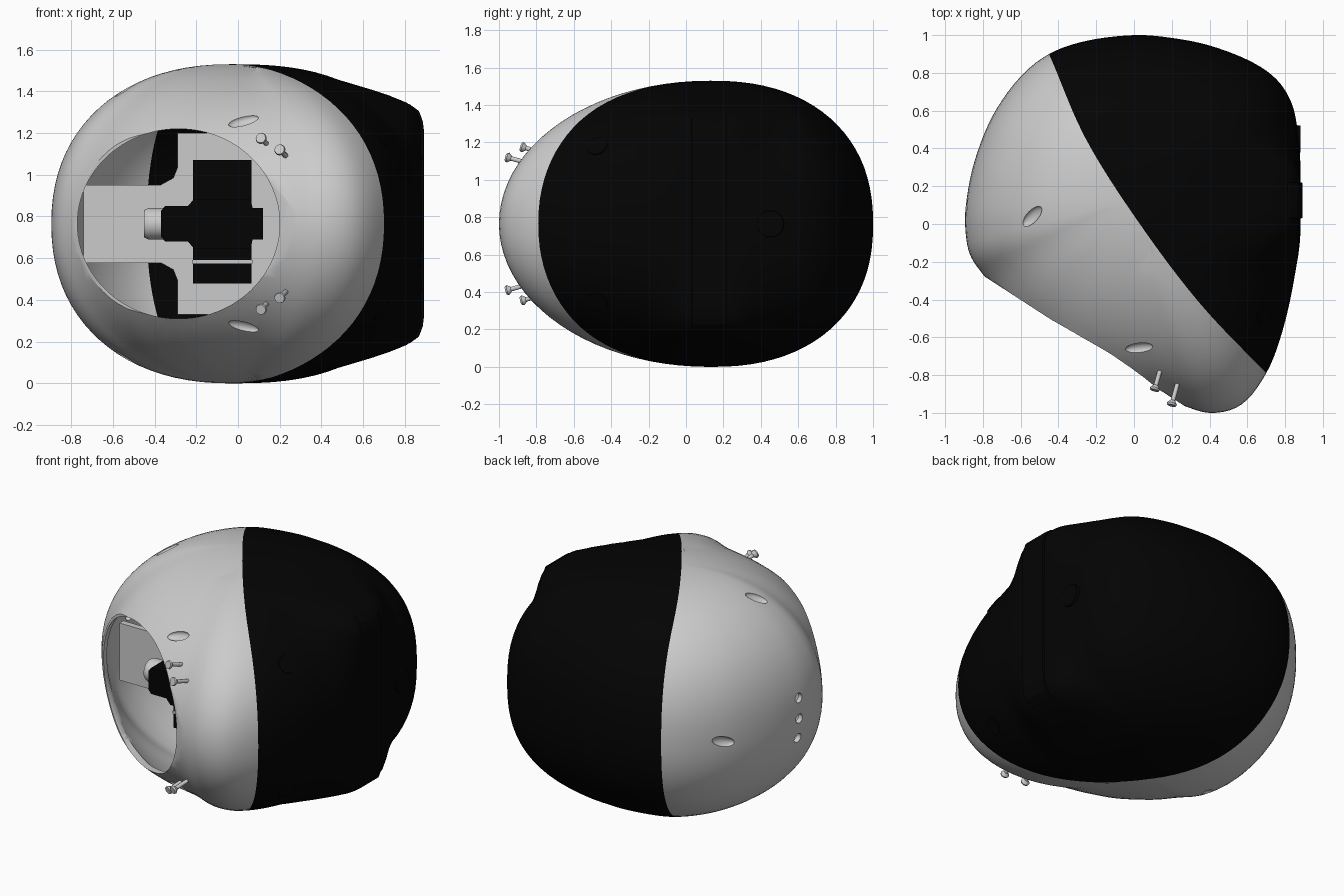
import bpy, bmesh
from math import sin, cos, pi, atan2, radians
from mathutils import Vector, Matrix

if "Cube" in bpy.data.objects:
    bpy.data.objects.remove(bpy.data.objects["Cube"])

MID = 0.765                      # mid height, also half height
C = Vector((-0.03, 0.13))        # plan position of the crown
black = bpy.data.materials.new("black")
black.diffuse_color = (0.001, 0.001, 0.001, 1)
black.use_nodes = True
black.node_tree.nodes["Principled BSDF"].inputs["Base Color"].default_value = black.diffuse_color


def finish(name, bm, mat=None, angle=35):
    bmesh.ops.recalc_face_normals(bm, faces=bm.faces)
    me = bpy.data.meshes.new(name)
    bm.to_mesh(me)
    bm.free()
    ob = bpy.data.objects.new(name, me)
    bpy.context.collection.objects.link(ob)
    if mat:
        me.materials.append(mat)
    smooth(ob, angle)
    return ob


def select(ob):
    bpy.ops.object.select_all(action='DESELECT')
    ob.select_set(True)
    bpy.context.view_layer.objects.active = ob


def smooth(ob, angle=35):
    select(ob)
    bpy.ops.object.shade_smooth_by_angle(angle=radians(angle))


def modify(ob, kind, **settings):
    m = ob.modifiers.new(kind.lower(), kind)
    for k, v in settings.items():
        setattr(m, k, v)
    select(ob)
    bpy.ops.object.modifier_apply(modifier=m.name)


def cut(ob, cutter, op='DIFFERENCE'):
    modify(ob, 'BOOLEAN', object=cutter, operation=op, solver='EXACT')


def spline(pts, steps, closed):
    p = [Vector(q) for q in pts]
    n, out = len(p), []
    for i in range(n if closed else n - 1):
        a, b, c, d = [p[(i + k) % n] if closed else p[min(max(i + k, 0), n - 1)] for k in (-1, 0, 1, 2)]
        for s in range(steps):
            t = s / steps
            out.append(0.5 * (2 * b + (c - a) * t + (2 * a - 5 * b + 4 * c - d) * t ** 2
                              + (3 * b - a - 3 * c + d) * t ** 3))
    return out if closed else out + [p[-1]]


def prism(name, pts, lo, hi, axis='y', mat=None):
    bm = bmesh.new()
    put = (lambda p, h: (p[0], h, p[1])) if axis == 'y' else (lambda p, h: (p[0], p[1], h))
    f = bm.faces.new([bm.verts.new(put(p, lo)) for p in pts])
    ex = bmesh.ops.extrude_face_region(bm, geom=[f])
    off = Vector(put((0, 0), hi - lo))
    bmesh.ops.translate(bm, vec=off, verts=[v for v in ex['geom'] if isinstance(v, bmesh.types.BMVert)])
    return finish(name, bm, mat)


def mirrored(half):
    return [(x, MID + z) for x, z in half] + [(x, MID - z) for x, z in half[::-1]]


def box(name, x0, x1, y0, y1, z0, z1, mat=None):
    return prism(name, [(x0, z0), (x1, z0), (x1, z1), (x0, z1)], y0, y1, 'y', mat)


def frame(pos, normal, along=(0, 0, 1)):
    z = Vector(normal).normalized()
    x = Vector(along)
    x = (x - z * x.dot(z)).normalized()
    m = Matrix((x, z.cross(x), z)).transposed().to_4x4()
    m.translation = pos
    return m


def rod(bm, m, r1, r2, lo, hi, seg=24):
    bmesh.ops.create_cone(bm, cap_ends=True, segments=seg, radius1=r1, radius2=r2, depth=hi - lo,
                          matrix=m @ Matrix.Translation((0, 0, (lo + hi) / 2)))


# Upright swelling on the right side: (x, height from the middle)
swell = [(0, .76), (.3, .73), (.5, .685), (.7, .625), (.81, .58), (.86, .535), (.878, .47), (.882, 0)]


def swelled(x, y, z):
    h = abs(z)
    t = min(max((abs(y - .13) - .09) / .3, 0), 1)
    if x < 0 or h >= .76 or t >= 1:
        return x
    for (x0, h0), (x1, h1) in zip(swell, swell[1:]):
        if h1 <= h <= h0:
            target = x0 + (x1 - x0) * (h0 - h) / (h0 - h1)
            return x + max(0, target - x) * (1 - t * t * (3 - 2 * t))
    return x


# Pod skin: plan outline swept up to the crown with superellipse sections
outline = [(0, 1), (-.25, .97), (-.45, .9), (-.61, .77), (-.75, .57), (-.845, .33), (-.89, .1),
           (-.89, -.06), (-.86, -.18), (-.77, -.31), (-.62, -.56), (-.37, -.79), (-.1, -.9), (.2, -.945),
           (.4, -1), (.57, -.955), (.7, -.79), (.785, -.57), (.85, -.28), (.88, 0), (.88, .25),
           (.865, .5), (.83, .65), (.75, .77), (.61, .865), (.4, .945), (.2, .985)]
ring = spline(outline, 5, True)
LEV = 44


def pod(name, scale, swollen):
    bm = bmesh.new()
    rows = []
    for k in range(1, LEV):
        a = -pi / 2 + pi * k / LEV
        row = []
        for p in ring:
            d = p - C
            t = atan2(d.y, d.x)
            n = 2.23 + .15 * (cos(t) + cos(2 * t)) + .18 * sin(t)
            q = C + d * scale * cos(a) ** (2 / n)
            s = scale * MID * abs(sin(a)) ** (2 / n) * (1 if a > 0 else -1)
            row.append(bm.verts.new((swelled(q.x, q.y, s) if swollen else q.x, q.y, MID + s)))
        rows.append(row)
    ends = [bm.verts.new((C.x, C.y, MID + s * MID * scale)) for s in (-1, 1)]
    for i in range(len(ring)):
        j = (i + 1) % len(ring)
        for r, s in zip(rows, rows[1:]):
            bm.faces.new((r[i], r[j], s[j], s[i]))
        bm.faces.new((ends[0], rows[0][j], rows[0][i]))
        bm.faces.new((ends[1], rows[-1][i], rows[-1][j]))
    return finish(name, bm)


front = pod("front_shell", 1, True)
hollow = pod("hollow_cutter", .965, False)


def surface(p):
    _, loc, nor, _ = front.closest_point_on_mesh(Vector(p))
    return loc.copy(), nor.copy()


# Remember points on the skin before it is cut
leaf_spots = [surface(p) + (d,) for p, d in (
    ((.02, -.69, 1.30), (1, 0, .45)), ((.02, -.69, .23), (1, 0, -.45)),
    ((-.54, .04, 1.41), (1, .8, 0)), ((-.54, .04, .12), (1, .8, 0)),
    ((-.71, .63, .74), (.5, .8, .3)))]
hole_spots = [surface((-.9, .1, MID + d - .03)) for d in (-.135, 0, .135)]
disc_spots = [surface((.7, -.48, z)) for z in (1.19, .34)]

# Hollow the skin and split it along the curved seam
cut(front, hollow)
rear = front.copy()
rear.data = front.data.copy()
rear.name = "rear_shell"
bpy.context.collection.objects.link(rear)
rear.data.materials.clear()
rear.data.materials.append(black)
seam = spline([(-.64, 1.3), (-.45, .9), (-.26, .46), (.01, .03), (.34, -.41), (.7, -.79), (1.1, -1.2)], 6, False)
splitter = prism("seam_cutter", seam + [Vector((1.6, -1.2)), Vector((1.6, 1.3))], -.3, 1.9, 'z')
cut(rear, splitter, 'INTERSECT')
cut(front, splitter)

# Flat slanted slice, then an oval bore, for the opening in the front shell
sliced = prism("slice_cutter", [(-1.6, .246), (1.02, -1.451), (-1.6, -2)], -.3, 1.9, 'z')
cut(front, sliced)
bore = prism("bore_cutter", [(-.285 + .485 * cos(2 * pi * i / 96), MID + .455 * sin(2 * pi * i / 96))
                             for i in range(96)], -1.5, -.1)
cut(front, bore)

# Leaf-shaped recesses and three small side holes
bm = bmesh.new()
for loc, nor, d in leaf_spots:
    m = frame(loc, nor, d) @ Matrix.Diagonal((.075, .032, .025, 1))
    bmesh.ops.create_uvsphere(bm, u_segments=24, v_segments=12, radius=1, matrix=m)
for loc, nor in hole_spots:
    rod(bm, frame(loc, nor), .03, .03, -.06, .05)
recess = finish("recess_cutter", bm)
cut(front, recess)
for c in (hollow, splitter, sliced, bore, recess):
    bpy.data.objects.remove(c)
smooth(front)
smooth(rear)

# Slim upright rib on the swelling
half = [(.78, .57), (.82, .575), (.868, .54), (.886, .49), (.892, .44)]
rib = prism("rear_rib", mirrored(half), .03, .22, 'y', black)
modify(rib, 'BEVEL', width=.006, segments=2, limit_method='ANGLE')
smooth(rib)

# Raised button and two shallow discs on the rear shell
bm = bmesh.new()
rod(bm, frame((.8, .45, MID), (1, 0, 0)), .085, .07, 0, .082, 32)
for loc, nor in disc_spots:
    rod(bm, frame(loc, nor), .06, .055, -.02, .004, 32)
finish("rear_buttons", bm, black)

# Screws beside the opening, mirrored above and below the middle
bm = bmesh.new()
for x, y, dz in ((.2, -.955, .355), (.11, -.875, .41)):
    for s in (1, -1):
        m = frame((x, y, MID + s * dz), (-.25, -.9, .25 * s), (1, 0, 0))
        rod(bm, m, .012, .012, -.12, -.015, 16)
        rod(bm, m, .013, .027, -.022, -.004, 20)
        rod(bm, m, .027, .024, -.004, .006, 20)
finish("screws", bm)

# Inner mounting plate
up = [(-.74, .187), (-.37, .187), (-.31, .22), (-.29, .27), (-.29, .435), (.3, .435)]
prism("mounting_plate", mirrored(up), -.17, -.13)

# Motor block with strap, core and shaft inside the opening
box("motor_block", -.215, .065, -.36, -.17, .48, 1.07, black)
box("motor_strap", -.22, .07, -.365, -.17, .575, .592)
core = [(-.37, .06), (-.35, .085), (-.24, .085), (-.21, .12), (.06, .12), (.07, .075), (.12, .075)]
prism("motor_core", mirrored(core), -.4, -.17, 'y', black)
bm = bmesh.new()
rod(bm, frame((-.45, -.27, MID), (1, 0, 0)), .065, .075, 0, .02, 32)
rod(bm, frame((-.45, -.27, MID), (1, 0, 0)), .075, .075, .02, .1, 32)
finish("motor_shaft", bm)
